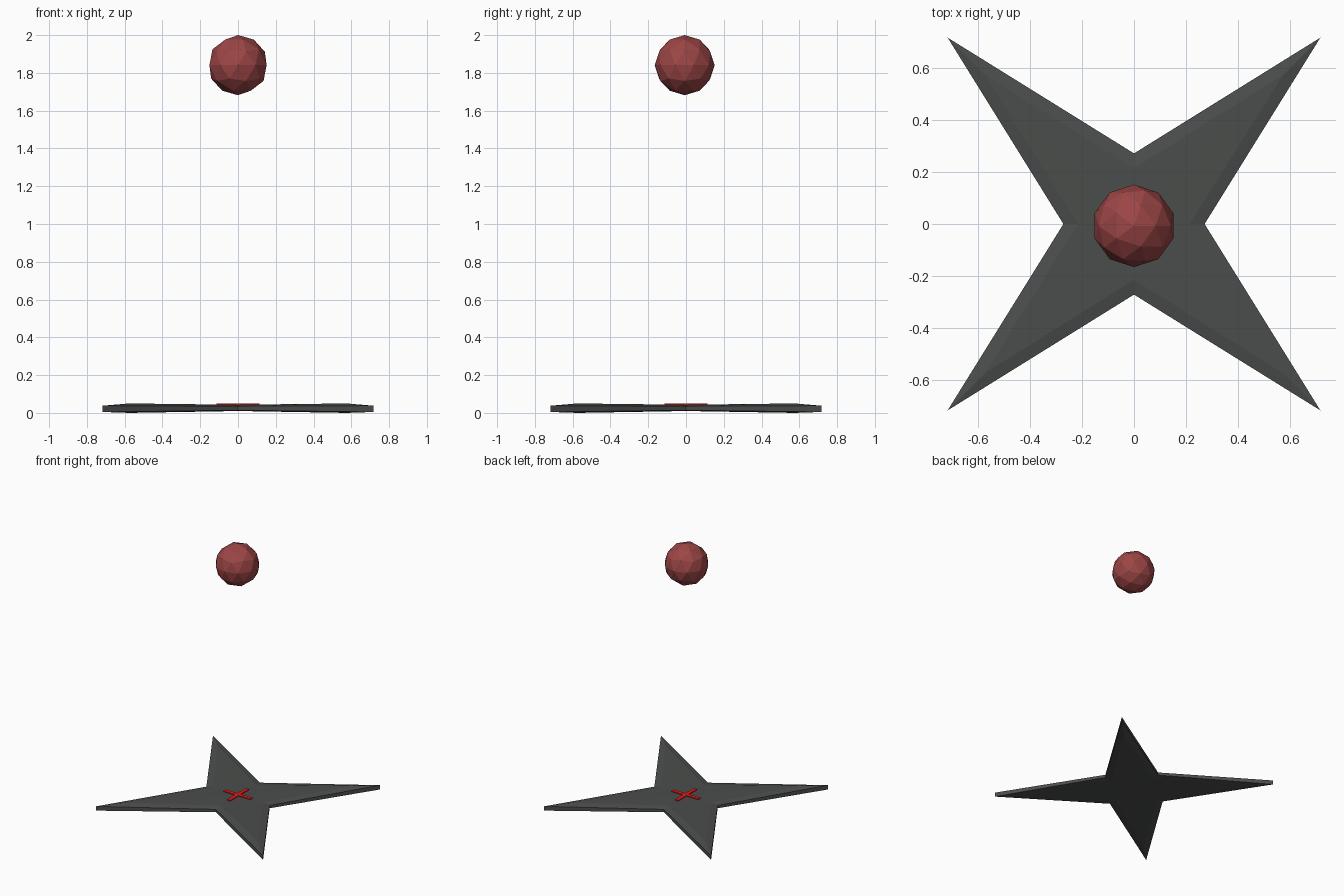
import bpy, bmesh

if "Cube" in bpy.data.objects:
    bpy.data.objects.remove(bpy.data.objects["Cube"])


def paint(obj, name, rgb):
    mat = bpy.data.materials.new(name)
    mat.diffuse_color = (*rgb, 1)
    mat.use_nodes = True
    mat.node_tree.nodes["Principled BSDF"].inputs["Base Color"].default_value = mat.diffuse_color
    obj.data.materials.append(mat)


def star_ring(bm, tip, notch, z_tip, z_notch):
    # eight points alternating notch and tip, counter-clockwise from +x
    pts = [(notch, 0, z_notch), (tip, tip, z_tip)]
    ring = []
    for _ in range(4):
        ring += [bm.verts.new(p) for p in pts]
        pts = [(-y, x, z) for x, y, z in pts]
    return ring


# Four-pointed star plate with chamfered rims, slightly thinner in the middle
bm = bmesh.new()
rings = [star_ring(bm, *r) for r in (
    (0.575, 0.215, 0.0, 0.010),
    (0.718, 0.272, 0.005, 0.014),
    (0.718, 0.272, 0.038, 0.036),
    (0.575, 0.215, 0.050, 0.043))]
for a, b in zip(rings, rings[1:]):
    for i in range(8):
        j = (i + 1) % 8
        bm.faces.new((a[i], a[j], b[j], b[i]))
for ring, z in ((rings[0], 0.010), (rings[-1], 0.043)):
    hub = bm.verts.new((0, 0, z))
    for i in range(8):
        bm.faces.new((hub, ring[i], ring[(i + 1) % 8]))
bmesh.ops.recalc_face_normals(bm, faces=bm.faces)
mesh = bpy.data.meshes.new("star_plate")
bm.to_mesh(mesh)
bm.free()
star = bpy.data.objects.new("star_plate", mesh)
bpy.context.collection.objects.link(star)
paint(star, "dark_metal", (0.07, 0.075, 0.072))

# Red cross marking in the middle of the plate
red = None
for name, size in (("cross_bar_x", (0.23, 0.028, 0.014)),
                   ("cross_bar_y", (0.028, 0.23, 0.014))):
    bpy.ops.mesh.primitive_cube_add(size=1, location=(0, 0, 0.043))
    bar = bpy.context.object
    bar.name = name
    bar.scale = size
    paint(bar, "cross_red", (0.8, 0.01, 0.01))

# Faceted ball floating above the plate
bpy.ops.mesh.primitive_ico_sphere_add(subdivisions=2, radius=0.159,
                                      location=(0, -0.007, 1.841))
ball = bpy.context.object
ball.name = "floating_ball"
paint(ball, "ball_red", (0.33, 0.06, 0.06))
